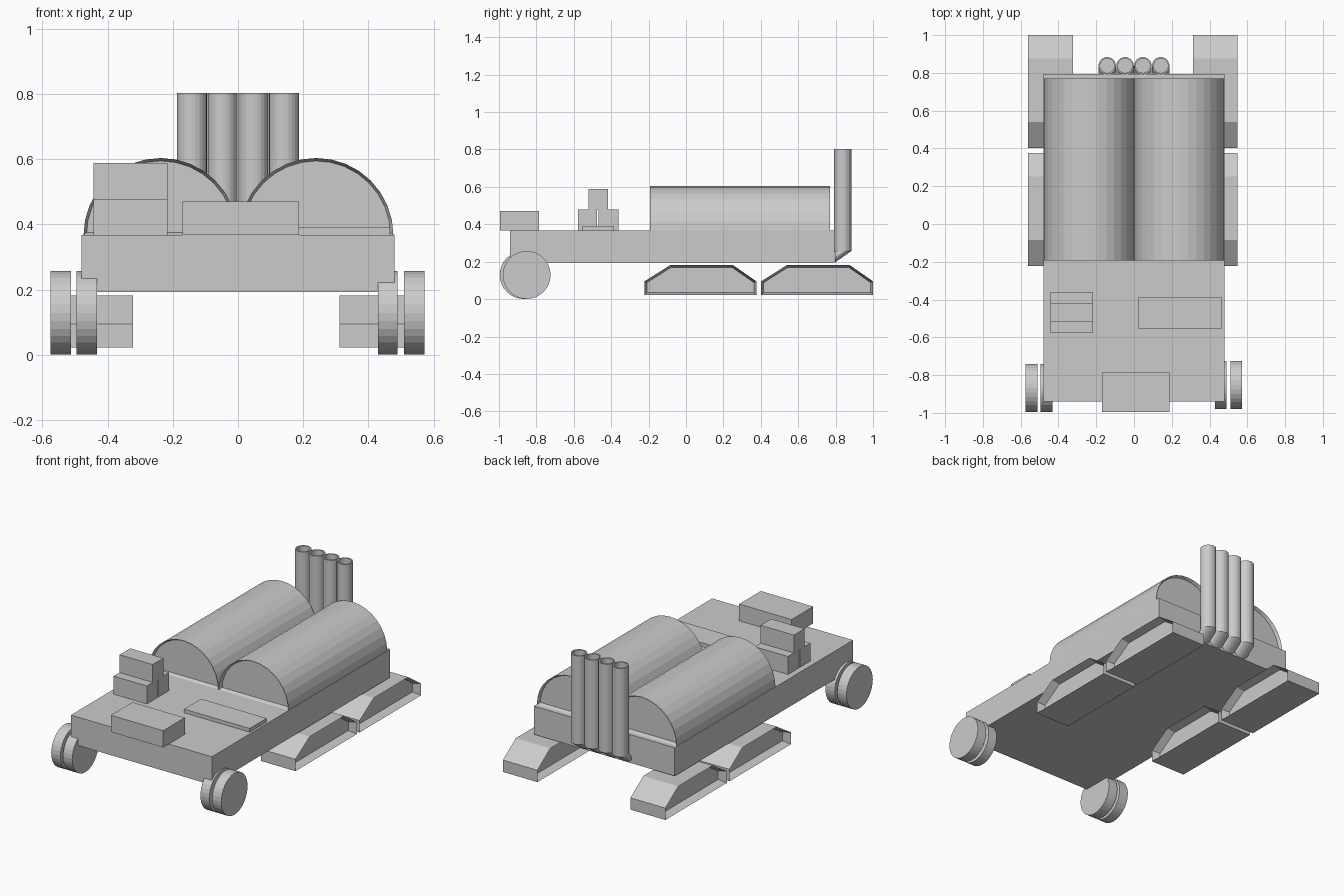
import bpy, bmesh, math
from mathutils import Vector

if "Cube" in bpy.data.objects:
    bpy.data.objects.remove(bpy.data.objects["Cube"])


def finish(bm, name):
    bmesh.ops.recalc_face_normals(bm, faces=bm.faces)
    me = bpy.data.meshes.new(name)
    bm.to_mesh(me)
    bm.free()
    ob = bpy.data.objects.new(name, me)
    bpy.context.collection.objects.link(ob)
    return ob


def prism(name, profile, to3d, a, b, rim=0, recess=0):
    """Extrude a 2D profile from a to b; optionally recess both end caps inside a rim."""
    bm = bmesh.new()
    rings = [[bm.verts.new(to3d(u, v, t)) for u, v in profile] for t in (a, b)]
    caps = [bm.faces.new(r) for r in rings]
    n = len(profile)
    for i in range(n):
        j = (i + 1) % n
        bm.faces.new((rings[0][i], rings[0][j], rings[1][j], rings[1][i]))
    bmesh.ops.recalc_face_normals(bm, faces=bm.faces)
    if rim:
        bmesh.ops.inset_individual(bm, faces=caps, thickness=rim, use_even_offset=True)
        for f in caps:
            shift = f.normal * -recess
            bmesh.ops.translate(bm, verts=f.verts, vec=shift)
    return finish(bm, name)


def along_x(u, v, t):
    return Vector((t, u, v))


def along_y(u, v, t):
    return Vector((u, t, v))


def box(name, x0, x1, y0, y1, z0, z1):
    return prism(name, [(y0, z0), (y1, z0), (y1, z1), (y0, z1)], along_x, x0, x1)


def arc(cx, cz, r, n, sweep):
    return [(cx + r * math.cos(sweep * i / n), cz + r * math.sin(sweep * i / n))
            for i in range(n + (sweep < 6))]


# Flat hull and the boxes on the front deck
box("hull", -0.48, 0.48, -0.94, 0.795, 0.193, 0.367)
box("front_box", -0.17, 0.187, -0.995, -0.785, 0.367, 0.47)
box("deck_panel", 0.02, 0.467, -0.553, -0.388, 0.36, 0.39)
box("crate_front", -0.443, -0.217, -0.577, -0.475, 0.367, 0.478)
box("crate_rear", -0.443, -0.217, -0.467, -0.36, 0.367, 0.478)
box("crate_top", -0.443, -0.217, -0.52, -0.417, 0.478, 0.588)

# Half-round tanks with recessed ends
for side, cx in (("left", -0.237), ("right", 0.24)):
    prism("tank_" + side, arc(cx, 0.367, 0.237, 16, math.pi), along_y,
          -0.192, 0.77, rim=0.009, recess=0.02)

# Twin front wheels
for side, cy, spans in (("left", -0.868, ((-0.575, -0.512), (-0.495, -0.432))),
                        ("right", -0.852, ((0.43, 0.49), (0.51, 0.572)))):
    for i, (a, b) in enumerate(spans):
        prism(f"wheel_{side}_{i + 1}", arc(cy, 0.129, 0.128, 32, math.tau), along_x, a, b)

# Track units: hollow-sided trapezoid frames
track = [(0, 0.022), (0.598, 0.022), (0.598, 0.095), (0.473, 0.182),
         (0.138, 0.182), (0, 0.095)]
for side, a, b in (("left", -0.56, -0.322), ("right", 0.312, 0.547)):
    for end, y in (("front", -0.222), ("rear", 0.402)):
        prism(f"track_{side}_{end}", [(y + u, v) for u, v in track], along_x,
              a, b, rim=0.013, recess=0.05)


# Exhaust stacks: open at the top, bent into the hull at the bottom
def exhaust(name, cx, cy=0.838, r=0.046, n=24):
    bm = bmesh.new()

    def ring(radius, height):
        verts = []
        for i in range(n):
            a = math.tau * i / n
            verts.append(bm.verts.new((cx + radius * math.cos(a),
                                       cy + radius * math.sin(a), height)))
        return verts

    elbow = ring(r, 0.2)
    for v in elbow:  # fold the lowest ring upright against the hull
        v.co.z = 0.255 - 0.06 * (v.co.y - cy + r) / (2 * r)
        v.co.y = cy - r + 0.004
    rings = [elbow, ring(r, 0.257), ring(r, 0.803), ring(r - 0.008, 0.803), ring(r - 0.008, 0.27)]
    for lo, hi in zip(rings, rings[1:]):
        for i in range(n):
            j = (i + 1) % n
            bm.faces.new((lo[i], lo[j], hi[j], hi[i]))
    bm.faces.new(rings[0])
    bm.faces.new(rings[-1])
    return finish(bm, name)


for i in range(4):
    exhaust(f"exhaust_{i + 1}", (i - 1.5) * 0.0945)
